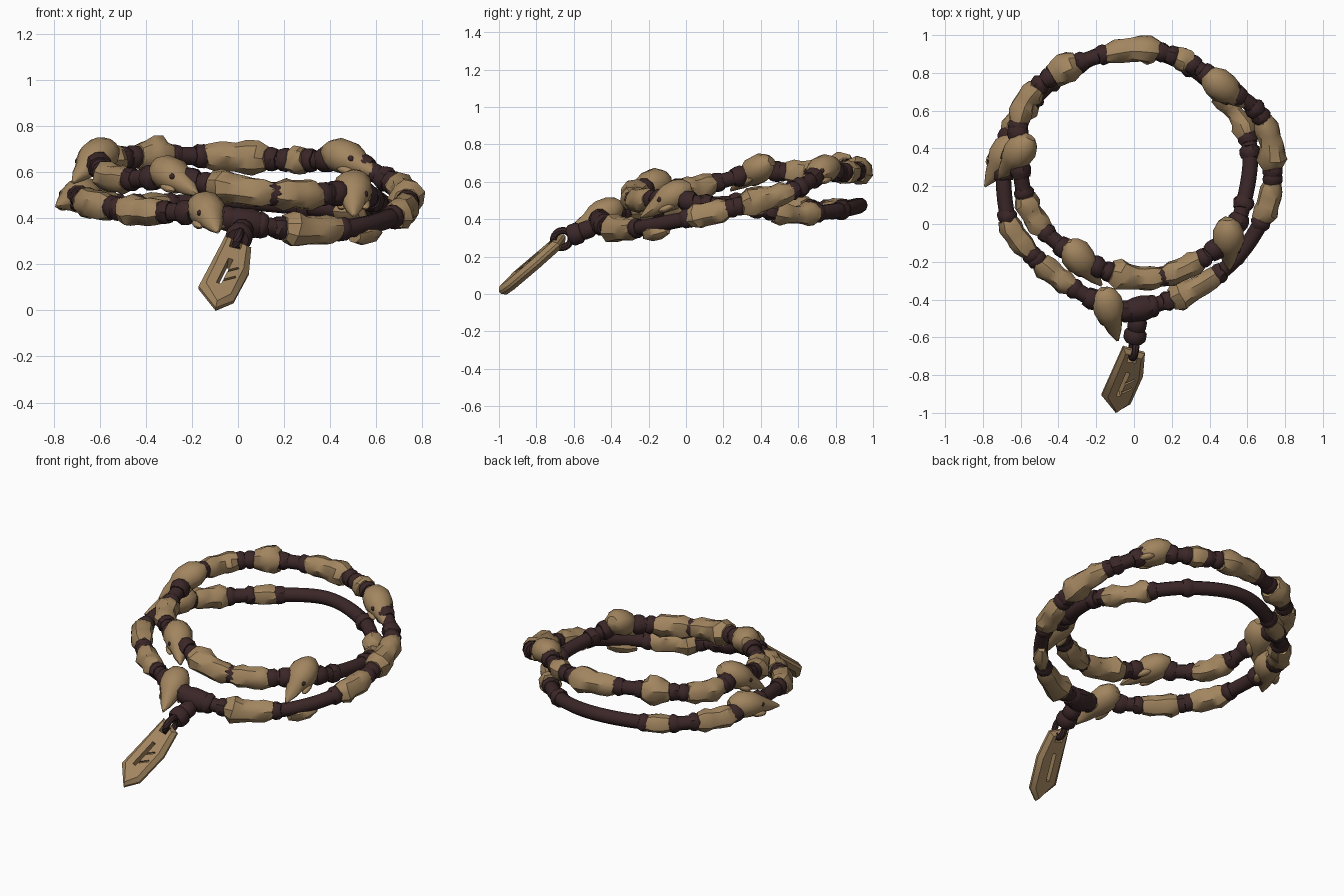
import bpy, bmesh, math, random
from mathutils import Vector, Matrix

random.seed(4)
if "Cube" in bpy.data.objects:
    bpy.data.objects.remove(bpy.data.objects["Cube"])


def material(name, rgb):
    m = bpy.data.materials.new(name)
    m.use_nodes = True
    m.diffuse_color = (*rgb, 1)
    m.node_tree.nodes["Principled BSDF"].inputs["Base Color"].default_value = (*rgb, 1)
    return m


BONE = material("aged bone", (0.36, 0.235, 0.115))
LEATHER = material("dark leather", (0.044, 0.02, 0.021))
made = []


def finish(bm, name, mat):
    bmesh.ops.recalc_face_normals(bm, faces=bm.faces)
    mesh = bpy.data.meshes.new(name)
    bm.to_mesh(mesh)
    bm.free()
    mesh.materials.append(mat)
    ob = bpy.data.objects.new(name, mesh)
    bpy.context.collection.objects.link(ob)
    made.append(ob)
    return ob


def loft(name, centres, radii, mat, sides=10, jag=0.0, flat=1.0, closed=False):
    """Skin rings of the given radii along a line of centres."""
    bm = bmesh.new()
    rings, n = [], len(centres)
    for i, (c, r) in enumerate(zip(centres, radii)):
        if closed:
            t = centres[(i + 1) % n] - centres[i - 1]
        else:
            t = centres[min(i + 1, n - 1)] - centres[max(i - 1, 0)]
        t.normalize()
        side = t.cross(Vector((0, 0, 1))).normalized()
        up = side.cross(t)
        end = 1 if i in (0, 1, n - 2, n - 1) else 0.3
        ring = []
        for k in range(sides):
            a = math.tau * k / sides
            p = c + (side * math.cos(a) + up * math.sin(a) * flat) * r * (1 + random.uniform(-jag, jag) * 3)
            ring.append(bm.verts.new(p + t * random.uniform(-jag, jag) * end * 0.35))
        rings.append(ring)
    pairs = list(zip(rings, rings[1:])) + ([(rings[-1], rings[0])] if closed else [])
    for a, b in pairs:
        for k in range(sides):
            j = (k + 1) % sides
            bm.faces.new((a[k], a[j], b[j], b[k]))
    if not closed:
        bm.faces.new(rings[0])
        bm.faces.new(rings[-1])
    return finish(bm, name, mat)


# Ornaments in stringing order; the cord runs through them and circles twice
STRAND = [
    ("knot", 0.03, -.45, .38), ("skull", -.135, -.44, .42), ("bone", -.42, -.27, .43),
    ("bone", -.62, -.07, .46), ("cord", -.68, .1, .48), ("skull", -.685, .37, .485),
    ("bone", -.605, .57, .46), ("small", -.37, .8, .455), ("cord", -.03, .93, .475),
    ("wrap", .3, .83, .45), ("spool", .54, .585, .425), ("wrap", .615, .38, .455),
    ("wrap", .58, .11, .48), ("skull", .5, -.07, .51), ("bone", .26, -.24, .5),
    ("long", .01, -.285, .52), ("skull", -.29, -.18, .575), ("bone", -.54, .05, .57),
    ("skull", -.61, .38, .65), ("bone", -.58, .64, .65), ("bead", -.37, .82, .67),
    ("long", -.01, .925, .665), ("chip", .26, .87, .65), ("skull", .465, .73, .65),
    ("wrap", .64, .61, .57), ("long", .725, .43, .51), ("bone", .715, .12, .43),
    ("shard", .56, -.16, .37), ("long", .32, -.345, .345)]
points = [Vector(row[1:]) for row in STRAND]
STEPS = 12


def spline(i, u):
    a, b, c, d = (points[(i + k) % len(points)] for k in (-1, 0, 1, 2))
    return 0.5 * (2 * b + (c - a) * u + (2 * a - 5 * b + 4 * c - d) * u * u
                  + (3 * b - a - 3 * c + d) * u ** 3)


track = [spline(i, k / STEPS) for i in range(len(points)) for k in range(STEPS)]
lengths = [0.0]
for i in range(len(track)):
    lengths.append(lengths[-1] + (track[(i + 1) % len(track)] - track[i]).length)


def along(s):
    s %= lengths[-1]
    i = next(k for k in range(len(track)) if lengths[k + 1] >= s)
    u = (s - lengths[i]) / (lengths[i + 1] - lengths[i])
    return track[i].lerp(track[(i + 1) % len(track)], u)


def sleeve(name, s, length, radii, mat, drop=0.0, **kw):
    n = len(radii) - 1
    mids = [along(s + length * (k / n - 0.5)) - Vector((0, 0, drop)) for k in range(n + 1)]
    return loft(name, mids, radii, mat, **kw)


def wrap(s, length=0.06, r=0.055):
    sleeve("leather_wrap", s, length, [r * .85, r, r, r * .85], LEATHER, sides=10, jag=0.015)


def ball(name, at, size, mat, turn):
    bm = bmesh.new()
    bmesh.ops.create_uvsphere(bm, u_segments=10, v_segments=6, radius=1)
    bm.transform(Matrix.Translation(at) @ turn @ Matrix.Diagonal((*size, 1)))
    return finish(bm, name, mat)


def skull(c, aim):
    """Bird skull: round cranium, tapering beak, sunken dark eyes."""
    d = Vector(aim).normalized()
    side = d.cross(Vector((0, 0, 1))).normalized()
    up = side.cross(d)
    form = [(-.115, .03), (-.09, .06), (-.045, .083), (.015, .083), (.055, .07),
            (.09, .052), (.14, .036), (.2, .006)]
    mids = [c + d * q + up * (0.015 - max(0, q) * 0.16) for q, r in form]
    loft("skull", mids, [r for q, r in form], BONE, sides=12, jag=0.015, flat=0.9)
    turn = Matrix((side, d, up)).transposed().to_4x4()
    for s in (-1, 1):
        ball("eye_socket", c + d * .066 + side * s * .053 + up * .026, (.011, .016, .014), LEATHER, turn)
        ball("cheek", c + d * .05 + side * s * .052 - up * .03, (.022, .05, .018), BONE, turn)


# Cord
loft("cord", track, [0.041] * len(track), LEATHER, sides=10, closed=True)

# Bones, beads, skulls and wraps along the cord
SHAPES = {"bone": (.21, [.05, .066, .062, .061, .069, .054]),
          "long": (.27, [.05, .064, .062, .063, .071, .08, .058]),
          "spool": (.25, [.06, .068, .05, .046, .054, .066, .055]),
          "bead": (.15, [.058, .072, .083, .085, .06]),
          "small": (.13, [.05, .06, .058, .05]),
          "chip": (.08, [.055, .064, .064, .055]),
          "shard": (.16, [.02, .04, .045, .03])}
AIMS = iter([(.25, -.93, -.33), (-.5, -.83, -.08), (.02, -.88, -.42), (.58, -.72, -.28),
             (-.55, -.72, -.4), (.76, -.6, -.25)])
for i, row in enumerate(STRAND):
    kind, s = row[0], lengths[i * STEPS]
    if kind in SHAPES:
        size, radii = SHAPES[kind]
        drop = .04 if kind == "shard" else 0
        sleeve(kind + "_ornament", s, size, radii, BONE, drop, sides=9, jag=0.03)
        if kind != "shard":
            for e in (-1, 1):
                wrap(s + e * (size / 2 + .02), .055, .053)
    elif kind == "skull":
        skull(points[i], next(AIMS))
        for e in (-1, 1):
            wrap(s + e * .1, .07, .057)
    elif kind == "wrap":
        wrap(s)
    elif kind == "knot":
        wrap(s, .13, .066)
        wrap(s - .07, .05, .06)

# Hanger between the cord and the pendant
stem = [Vector(p) for p in ((.03, -.46, .37), (.015, -.53, .345), (.0, -.62, .31))]
loft("hanger_stem", stem, [.045, .04, .045], LEATHER)
for q, r in ((.45, .05), (.82, .06)):
    mid, axis = stem[0].lerp(stem[2], q), (stem[2] - stem[0]).normalized()
    loft("hanger_wrap", [mid + axis * k for k in (-.036, -.02, .02, .036)],
         [r * .8, r, r, r * .8], LEATHER)

# Pendant frame: local x is width, y runs up the plate, z is its thickness
top, tip = Vector((.0, -.655, .3)), Vector((-.098, -.994, .006))
up = (top - tip).normalized()
wide = Vector((1, 0, -.15))
wide = (wide - up * wide.dot(up)).normalized()
frame = Matrix((wide, up, wide.cross(up))).transposed().to_4x4()
frame.translation = tip

outline = [(0, 0), (.066, .07), (.09, .27), (.065, .43), (-.06, .46), (-.078, .3), (-.1, .11)]
bm = bmesh.new()
layers = []
for z, k in ((-.03, .72), (-.008, 1), (.008, 1), (.03, .72)):
    layers.append([bm.verts.new((x * k, .23 + (y - .23) * (k + 2) / 3, z)) for x, y in outline])
for a, b in zip(layers, layers[1:]):
    for k in range(len(a)):
        j = (k + 1) % len(a)
        bm.faces.new((a[k], a[j], b[j], b[k]))
bm.faces.new(layers[0])
bm.faces.new(layers[-1])
bm.transform(frame)
pendant = finish(bm, "pendant_plate", BONE)

# Slots: cord eye, long carved stroke right through, shallow side strokes
for x, y, w, h, ang, depth in ((0, .405, .05, .05, 0, 0), (-.01, .22, .022, .17, -.1, 0),
                               (.02, .24, .01, .06, -.9, .028), (.02, .18, .01, .06, -.9, .028)):
    bm = bmesh.new()
    bmesh.ops.create_cube(bm, size=1)
    bm.transform(frame @ Matrix.Translation((x, y, depth)) @ Matrix.Rotation(ang, 4, "Z")
                 @ Matrix.Diagonal((w, h, .02 if depth else .2, 1)))
    cutter = finish(bm, "slot_cutter", BONE)
    made.remove(cutter)
    cutter.hide_render = True
    cutter.hide_set(True)
    cutter.display_type = "WIRE"
    mod = pendant.modifiers.new("slot", "BOOLEAN")
    mod.operation, mod.object, mod.solver = "DIFFERENCE", cutter, "EXACT"

# Leather loop through the pendant's eye
loop = []
for k in range(16):
    a = math.tau * k / 16
    loop.append(frame @ Vector((0, .45 + .05 * math.cos(a), .045 * math.sin(a))))
loft("pendant_loop", loop, [.019] * 16, LEATHER, sides=8, closed=True)

# Smooth shading with crisp chipped edges
bpy.ops.object.select_all(action="DESELECT")
for ob in made:
    ob.select_set(True)
bpy.context.view_layer.objects.active = made[0]
bpy.ops.object.shade_smooth_by_angle(angle=math.radians(38))
